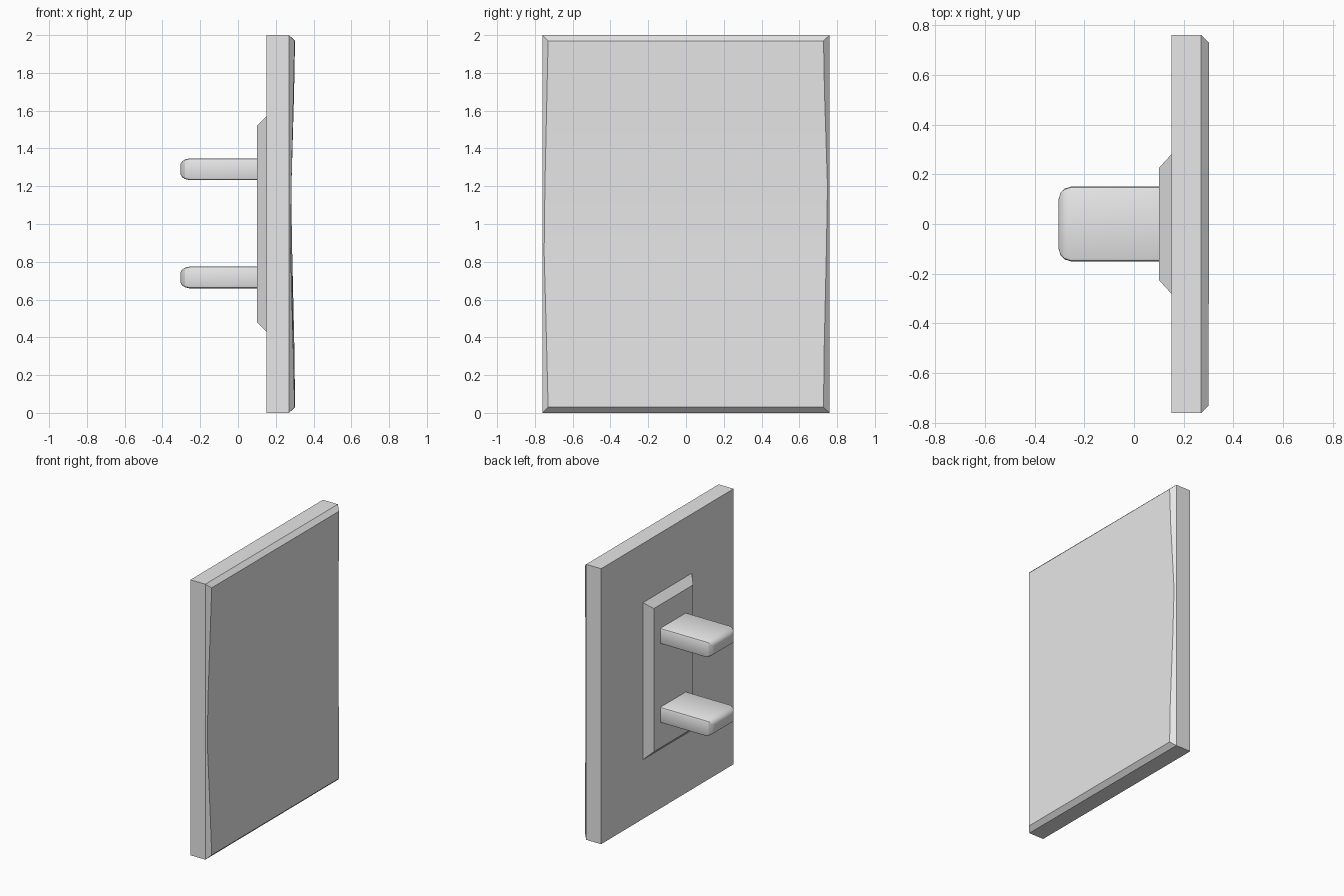
import bpy, bmesh, math

cube = bpy.data.objects.get("Cube")
if cube:
    bpy.data.objects.remove(cube, do_unlink=True)

grey = bpy.data.materials.new("plain_grey")
grey.use_nodes = True
colour = (0.8, 0.8, 0.8, 1)
grey.diffuse_color = colour
grey.node_tree.nodes["Principled BSDF"].inputs["Base Color"].default_value = colour


def finish(name, bm, smooth=False):
    bmesh.ops.recalc_face_normals(bm, faces=bm.faces)
    mesh = bpy.data.meshes.new(name)
    bm.to_mesh(mesh)
    bm.free()
    mesh.materials.append(grey)
    ob = bpy.data.objects.new(name, mesh)
    bpy.context.collection.objects.link(ob)
    if smooth:
        bpy.ops.object.select_all(action="DESELECT")
        bpy.context.view_layer.objects.active = ob
        ob.select_set(True)
        bpy.ops.object.shade_smooth_by_angle(angle=math.radians(30))
    return ob


def bridge(bm, a, b):
    for i in range(len(a)):
        j = (i + 1) % len(a)
        bm.faces.new((a[i], a[j], b[j], b[i]))


def rectangle(bm, x, half_y, z0, z1):
    return [bm.verts.new((x, y, z)) for y, z in
            ((-half_y, z0), (half_y, z0), (half_y, z1), (-half_y, z1))]


# Thick cover panel with a chamfered, slightly hollow face
HALF, RIM = 0.76, 0.27
rows = [(0.03, 0.30, 0.302), (0.32, 0.293, 0.299), (0.85, 0.279, 0.287),
        (1.2, 0.283, 0.281), (1.7, 0.294, 0.297), (1.97, 0.30, 0.302)]
bm = bmesh.new()
back = rectangle(bm, 0.15, HALF, 0, 2)
rim = rectangle(bm, RIM, HALF, 0, 2)
bm.faces.new(back)
bridge(bm, back, rim)
near = [bm.verts.new((x, -HALF + x - RIM, z)) for z, x, _ in rows]
far = [bm.verts.new((x, HALF - x + RIM, z)) for z, _, x in rows]
for i in range(len(rows) - 1):
    bm.faces.new((near[i], far[i], far[i + 1], near[i + 1]))
bm.faces.new((rim[0], rim[1], far[0], near[0]))
bm.faces.new((rim[3], rim[2], far[-1], near[-1]))
bm.faces.new([rim[0], rim[3]] + near[::-1])
bm.faces.new([rim[1], rim[2]] + far[::-1])
finish("cover_panel", bm, True)

# Raised mounting block with sloping sides
bm = bmesh.new()
base = rectangle(bm, 0.15, 0.28, 0.43, 1.57)
top = rectangle(bm, 0.10, 0.225, 0.48, 1.52)
bridge(bm, base, top)
bm.faces.new(base)
bm.faces.new(top)
finish("mounting_block", bm)


# Flat prongs with rounded ends
def section(bm, x, hy, hz, zc, r=0.012):
    ring = []
    for k, (sy, sz) in enumerate(((1, 1), (-1, 1), (-1, -1), (1, -1))):
        for step in range(3):
            a = math.pi / 2 * (k + step / 2)
            ring.append(bm.verts.new((x, sy * (hy - r) + r * math.cos(a),
                                      zc + sz * (hz - r) + r * math.sin(a))))
    return ring


for name, zc in (("upper_prong", 1.29), ("lower_prong", 0.717)):
    bm = bmesh.new()
    rings = [section(bm, x, 0.15 - iy, 0.058 - iz, zc) for x, iy, iz in
             ((0.10, 0, 0), (-0.255, 0, 0), (-0.28, 0.008, 0.006),
              (-0.296, 0.026, 0.016), (-0.304, 0.053, 0.03))]
    for a, b in zip(rings, rings[1:]):
        bridge(bm, a, b)
    bm.faces.new(rings[0])
    bm.faces.new(rings[-1])
    finish(name, bm, True)
